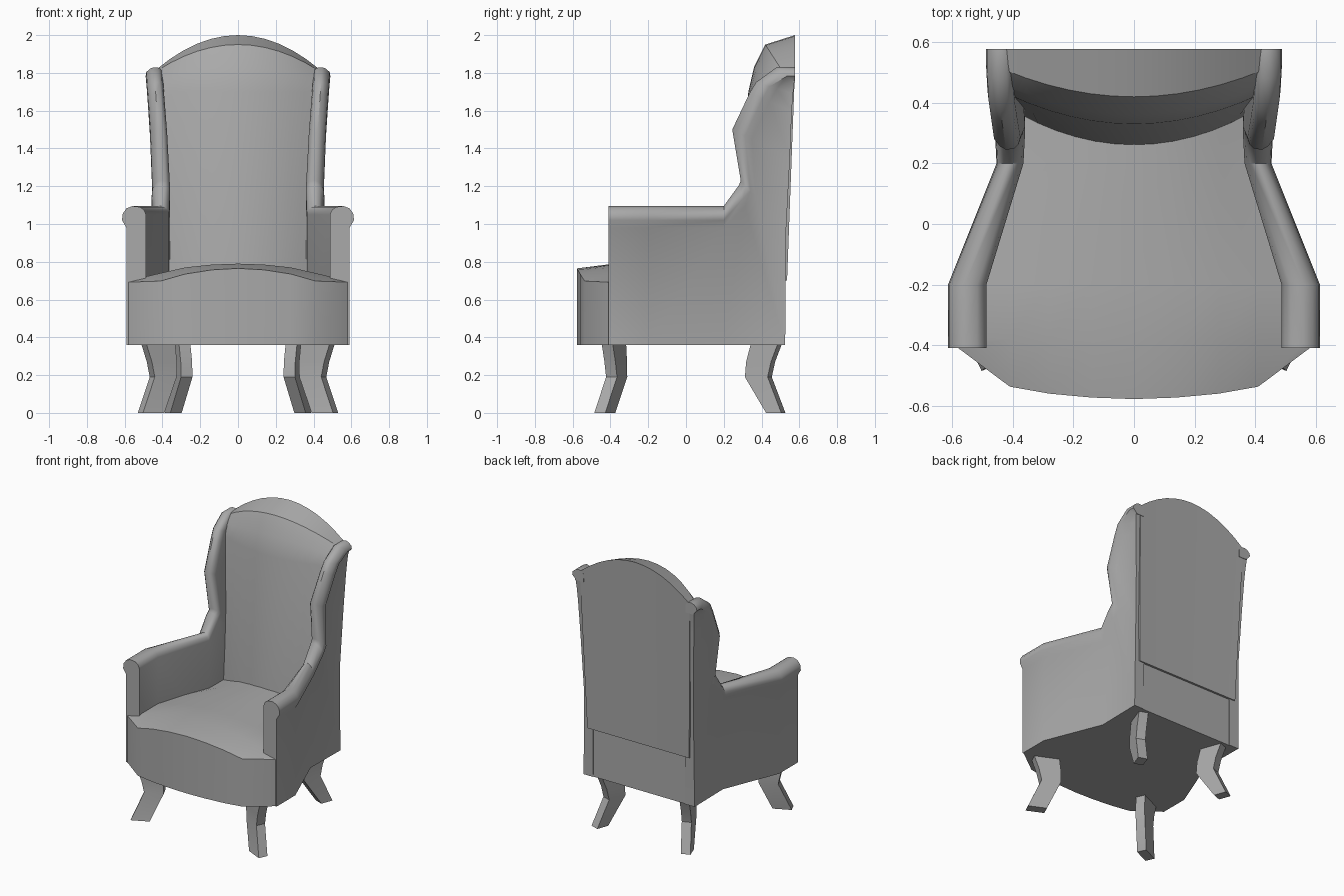
import bpy
import bmesh
from math import sin, cos, radians
from mathutils import Vector

cube = bpy.data.objects.get("Cube")
if cube:
    bpy.data.objects.remove(cube, do_unlink=True)

# Single upholstery colour
grey = bpy.data.materials.new("plain_grey")
grey.use_nodes = True
GREY = (0.4, 0.4, 0.4, 1)
grey.diffuse_color = GREY
grey.node_tree.nodes["Principled BSDF"].inputs["Base Color"].default_value = GREY


def loft(name, rings, mirror=False, angle=30):
    """Skin a list of closed rings, cap both ends, shade by angle."""
    bm = bmesh.new()
    loops = [[bm.verts.new(p) for p in ring] for ring in rings]
    n = len(loops[0])
    for a, b in zip(loops, loops[1:]):
        for i in range(n):
            j = (i + 1) % n
            bm.faces.new((a[i], a[j], b[j], b[i]))
    bm.faces.new(loops[0])
    bm.faces.new(loops[-1])
    bmesh.ops.recalc_face_normals(bm, faces=bm.faces)
    mesh = bpy.data.meshes.new(name)
    bm.to_mesh(mesh)
    bm.free()
    mesh.materials.append(grey)
    obj = bpy.data.objects.new(name, mesh)
    bpy.context.collection.objects.link(obj)
    bpy.ops.object.select_all(action="DESELECT")
    obj.select_set(True)
    bpy.context.view_layer.objects.active = obj
    bpy.ops.object.shade_smooth_by_angle(angle=radians(angle))
    if mirror:
        obj.modifiers.new("mirror", "MIRROR")
    return obj


# Seat: bowed front, crowned top, narrowing to the back
BASE_Z = 0.36
front_edge = [(0, -.578, .765), (.14, -.573, .757), (.28, -.56, .735),
              (.41, -.537, .698), (.58, -.41, .692)]
crown = [.79, .785, .77, .74, .70]
seat_rows = [(-.38, 1), (-.2, 1), (.2, .69), (.52, .69)]   # y, width factor


def seat_ring(i, side):
    x, y, z = front_edge[i]
    top = [(side * x, y, z)]
    top += [(side * x * w, row_y, crown[i]) for row_y, w in seat_rows]
    return top + [(px, py, BASE_Z) for px, py, _ in reversed(top)]


columns = [(i, -1) for i in range(4, 0, -1)] + [(i, 1) for i in range(5)]
loft("seat", [seat_ring(i, s) for i, s in columns])

# Backrest: crowned front, arched top, flat rear
# centre y, centre z, drop at the side, half width, setback at the side
back_profile = [(.255, .70, 0, .38, .11), (.33, 1.70, 0, .42, .10),
                (.36, 1.83, .07, .425, .10), (.42, 1.95, .14, .43, .09),
                (.577, 2.0, .18, .43, 0), (.535, .70, 0, .40, 0)]


def back_ring(u):
    return [(u * w, y + set_back * u * u, z - drop * u * u)
            for y, z, drop, w, set_back in back_profile]


loft("backrest", [back_ring(k / 6) for k in range(-6, 7)])

# Arm and wing: one panel with a rolled edge
# tip y, tip z, base y, base z, inner x, outer x
stations = [(-.41, 1.095, -.41, .36, .487, .59),
            (-.2, 1.095, -.2, .36, .487, .59),
            (.2, 1.095, .2, .36, .365, .43),
            (.28, 1.205, .525, .36, .36, .435),
            (.29, 1.23, .53, .97, .36, .43),
            (.245, 1.5, .55, 1.35, .375, .442),
            (.335, 1.69, .56, 1.6, .39, .455),
            (.37, 1.75, .567, 1.69, .395, .46),
            (.48, 1.83, .573, 1.75, .40, .465),
            (.577, 1.83, .577, 1.75, .40, .465)]


def panel_ring(ty, tz, by, bz, xi, xo):
    tip, base = Vector((0, ty, tz)), Vector((0, by, bz))
    down = base - tip
    length = down.length
    down.normalize()
    k = min(1, length * .9 / .115)
    w = xo - xi
    roll = [(xo, .115), (xo + .024, .075), (xo + .02, .04), (xo, .012),
            (xo - .3 * w, 0), (xi + .3 * w, .005), (xi + .1 * w, .02), (xi, .045)]
    ring = [(xo, by, bz)]
    for x, depth in roll:
        p = tip + down * depth * k
        ring.append((x, p.y, p.z))
    return ring + [(xi, by, bz)]


loft("arm_and_wing", [panel_ring(*s) for s in stations], mirror=True, angle=40)


# Legs: rectangular section swept along an S curve
def leg(name, turn, sections):
    t = radians(turn)
    along, across = Vector((sin(t), cos(t), 0)), Vector((cos(t), -sin(t), 0))
    rings = []
    for x, y, z, half in sections:
        c = Vector((x, y, z))
        rings.append([c + along * half * a + across * .032 * b
                      for a, b in ((1, 1), (1, -1), (-1, -1), (-1, 1))])
    loft(name, rings, mirror=True)


leg("front_leg", 115, [(.425, -.383, .38, .086), (.403, -.372, .27, .073),
                       (.396, -.367, .19, .064), (.46, -.43, 0, .0625)])
leg("back_leg", 20, [(.31, .43, .38, .077), (.297, .395, .27, .07),
                     (.293, .383, .19, .064), (.343, .475, 0, .043)])
